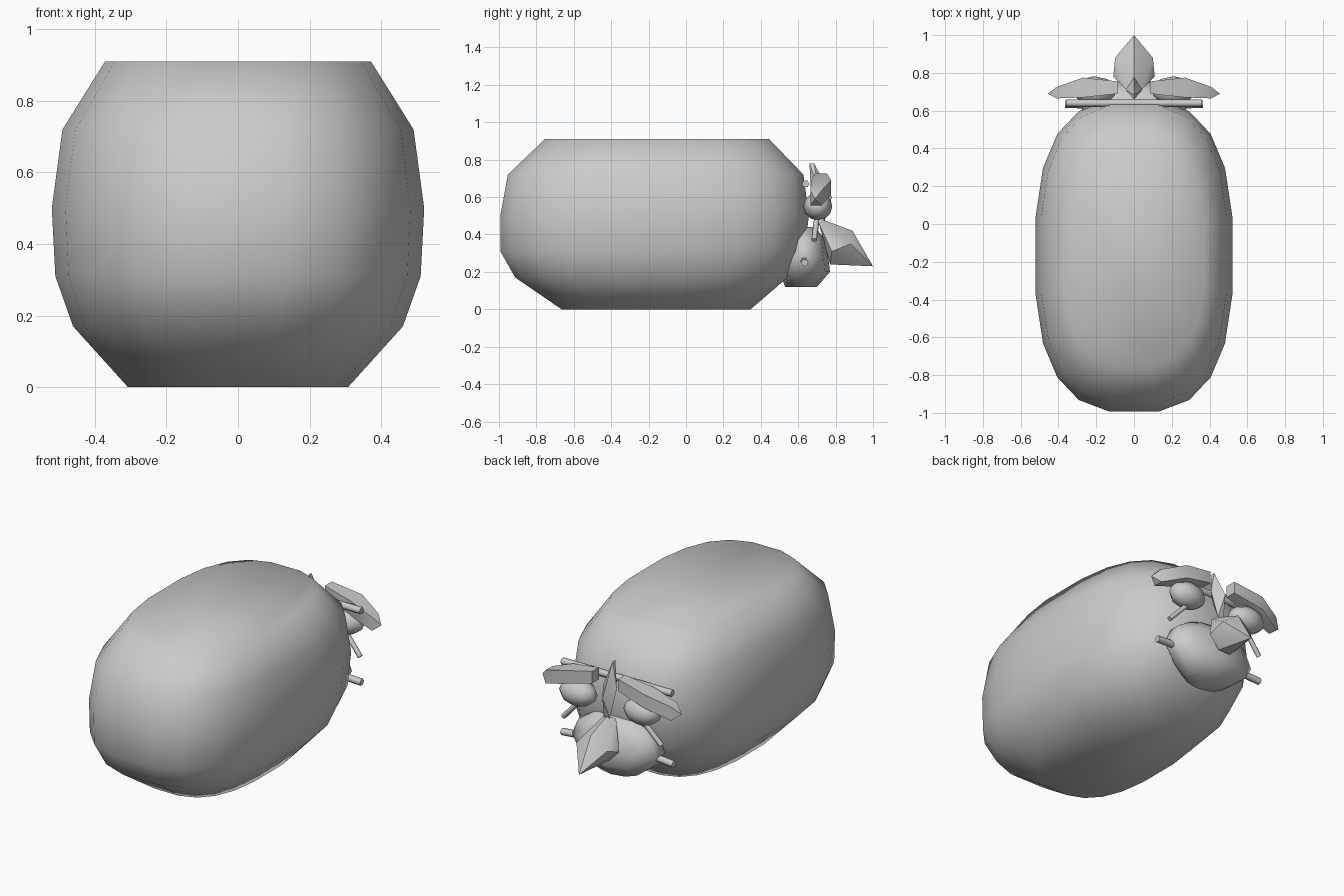
import bpy, bmesh, math
from mathutils import Vector

if "Cube" in bpy.data.objects:
    bpy.data.objects.remove(bpy.data.objects["Cube"])


def finish(name, bm, angle):
    bmesh.ops.recalc_face_normals(bm, faces=bm.faces)
    me = bpy.data.meshes.new(name)
    bm.to_mesh(me)
    bm.free()
    ob = bpy.data.objects.new(name, me)
    bpy.context.collection.objects.link(ob)
    bpy.ops.object.select_all(action='DESELECT')
    ob.select_set(True)
    bpy.context.view_layer.objects.active = ob
    bpy.ops.object.shade_smooth_by_angle(angle=math.radians(angle))
    return ob


def loft(name, rings, angle):
    bm = bmesh.new()
    loops = [[bm.verts.new(p) for p in r] for r in rings]
    for a, b in zip(loops, loops[1:]):
        for i in range(len(a)):
            j = (i + 1) % len(a)
            bm.faces.new((a[i], a[j], b[j], b[i]))
    bm.faces.new(loops[0])
    bm.faces.new(loops[-1])
    return finish(name, bm, angle)


def oval(hw, y0, y1, z, n, sides):
    pts = []
    for i in range(sides):
        t = 2 * math.pi * (i + 0.5) / sides
        c, s = math.cos(t), math.sin(t)
        pts.append((math.copysign(abs(c) ** (2 / n), c) * hw,
                    (y0 + y1) / 2 + math.copysign(abs(s) ** (2 / n), s) * (y1 - y0) / 2, z))
    return pts


def hull(name, pts, angle=40):
    bm = bmesh.new()
    for p in pts:
        bm.verts.new(p)
    bmesh.ops.convex_hull(bm, input=bm.verts)
    return finish(name, bm, angle)


def rod(name, a, b, r):
    a, b = Vector(a), Vector(b)
    q = (b - a).to_track_quat('Z', 'Y')
    rings = [[p + q @ Vector((r * math.cos(k * math.pi / 3), r * math.sin(k * math.pi / 3), 0))
              for k in range(6)] for p in (a, b)]
    return loft(name, rings, 65)


# Plump rounded body
body = [(0.31, -0.67, 0.35, 0), (0.465, -0.92, 0.55, 0.17), (0.515, -1.0, 0.64, 0.31),
        (0.525, -1.0, 0.665, 0.5), (0.495, -0.96, 0.635, 0.72), (0.375, -0.76, 0.45, 0.91)]
loft("body", [oval(w, a, b, z, 2.7, 20) for w, a, b, z in body], 80)

# Muzzle
muzzle = [(0.13, 0.53, 0.70, 0.12), (0.24, 0.50, 0.77, 0.20), (0.29, 0.50, 0.76, 0.28),
          (0.25, 0.52, 0.745, 0.37), (0.14, 0.55, 0.69, 0.44)]
loft("muzzle", [oval(w, a, b, z, 2, 10) for w, a, b, z in muzzle], 60)

# Hooked nose and the narrow bridge above it
nose = [(0, 1.0, 0.23), (0, 0.73, 0.48), (0, 0.89, 0.42)]
for s in (-1, 1):
    nose += [(s * 0.04, 0.71, 0.46), (s * 0.10, 0.88, 0.35), (s * 0.11, 0.78, 0.31),
             (s * 0.04, 0.77, 0.24)]
hull("nose", nose, 45)
hull("nose_bridge", [(0, 0.66, 0.78), (0, 0.685, 0.78), (-0.045, 0.71, 0.64), (0.045, 0.71, 0.64),
                     (0, 0.78, 0.60), (0, 0.67, 0.6), (-0.02, 0.74, 0.47), (0.02, 0.74, 0.47)])

# Bar across the forehead
rod("forehead_bar", (-0.36, 0.64, 0.67), (0.36, 0.64, 0.67), 0.02)

for s, side in ((-1, "left"), (1, "right")):
    # Eyes
    bm = bmesh.new()
    bmesh.ops.create_uvsphere(bm, u_segments=10, v_segments=6, radius=1)
    bmesh.ops.scale(bm, vec=(0.115, 0.077, 0.075), verts=bm.verts)
    bmesh.ops.translate(bm, vec=(s * 0.21, 0.705, 0.55), verts=bm.verts)
    finish("eye_" + side, bm, 60)
    # Slanted brows
    pts = [(s * x, y, z) for x, ys, zs in ((0.085, (0.69, 0.755), (0.655, 0.725)),
                                           (0.27, (0.67, 0.775), (0.61, 0.69)),
                                           (0.41, (0.665, 0.725), (0.555, 0.635)))
           for y in ys for z in zs]
    hull("brow_" + side, pts + [(s * 0.455, 0.69, 0.59)])
    # Cheek crease and muzzle peg
    rod("cheek_crease_" + side, (s * 0.21, 0.70, 0.49), (s * 0.32, 0.685, 0.37), 0.015)
    rod("muzzle_peg_" + side, (s * 0.22, 0.63, 0.26), (s * 0.365, 0.635, 0.25), 0.02)
